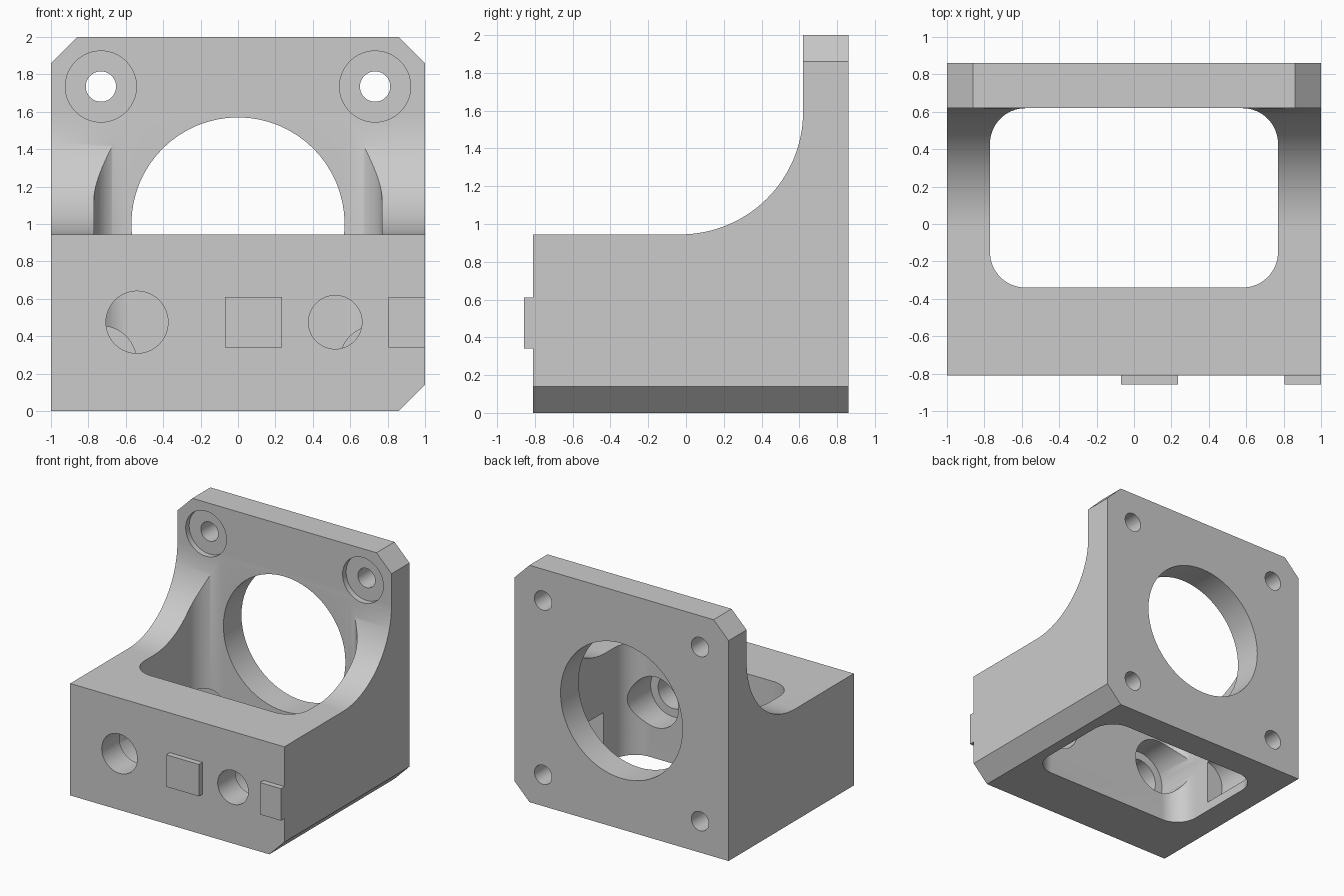
import bpy, bmesh, math
from mathutils import Vector

cube = bpy.data.objects.get("Cube")
if cube:
    bpy.data.objects.remove(cube, do_unlink=True)

grey = bpy.data.materials.new("plain_grey")
grey.use_nodes = True
colour = (0.6, 0.6, 0.6, 1)
grey.diffuse_color = colour
grey.node_tree.nodes["Principled BSDF"].inputs["Base Color"].default_value = colour


def prism(name, points, depth):
    """Extrude a closed outline of 3D points along the depth vector."""
    bm = bmesh.new()
    face = bm.faces.new([bm.verts.new(p) for p in points])
    grown = bmesh.ops.extrude_face_region(bm, geom=[face])
    verts = [v for v in grown["geom"] if isinstance(v, bmesh.types.BMVert)]
    bmesh.ops.translate(bm, verts=verts, vec=Vector(depth))
    bmesh.ops.recalc_face_normals(bm, faces=bm.faces)
    mesh = bpy.data.meshes.new(name)
    bm.to_mesh(mesh)
    bm.free()
    mesh.materials.append(grey)
    obj = bpy.data.objects.new(name, mesh)
    bpy.context.collection.objects.link(obj)
    return obj


def arc(cx, cy, r, start, end, steps):
    """Points on an arc, angles in degrees."""
    angles = [math.radians(start + (end - start) * i / steps) for i in range(steps + 1)]
    return [(cx + r * math.cos(a), cy + r * math.sin(a)) for a in angles]


def bore(x, z, r, y0, y1):
    """Round cutter along y."""
    ring = arc(x, z, r, 0, 360, 64)[:-1]
    return prism("bore_cutter", [(a, y0, b) for a, b in ring], (0, y1 - y0, 0))


def combine(target, tool, operation):
    tool.hide_render = True
    mod = target.modifiers.new("cut", "BOOLEAN")
    mod.operation = operation
    mod.solver = "EXACT"
    mod.object = tool
    bpy.context.view_layer.objects.active = target
    bpy.ops.object.modifier_apply(modifier=mod.name)
    bpy.data.objects.remove(tool, do_unlink=True)


FRONT, BACK, PLATE = -0.81, 0.86, 0.62
DECK, POCKET_FRONT = 0.945, -0.34

# Bracket body: side profile with a concave sweep up to the mounting plate
sweep = arc(PLATE - 0.65, DECK + 0.65, 0.65, -90, 0, 32)
profile = [(FRONT, 0), (BACK, 0), (BACK, 2), (PLATE, 2)] + sweep[::-1] + [(FRONT, DECK)]
body = prism("motor_bracket", [(-1, y, z) for y, z in profile], (2, 0, 0))

# Chamfered corners: both at the top, one at the bottom
c = 0.14
for sx, z, dz in ((1, 2, -1), (-1, 2, -1), (1, 0, 1)):
    e = 0.1
    corner = [(sx * (1 - c - e), -1, z - dz * e),
              (sx * (1 + e), -1, z - dz * e),
              (sx * (1 + e), -1, z + dz * (c + e))]
    combine(body, prism("chamfer_cutter", corner, (0, 2, 0)), "DIFFERENCE")

# Rounded pocket open from top to bottom
w, r, back = 0.77, 0.19, PLATE - 0.001
outline = (arc(w - r, back - r, r, 0, 90, 16)
           + arc(r - w, back - r, r, 90, 180, 16)
           + arc(r - w, POCKET_FRONT + r, r, 180, 270, 16)
           + arc(w - r, POCKET_FRONT + r, r, 270, 360, 16))
combine(body, prism("pocket_cutter", [(x, y, -0.5) for x, y in outline], (0, 0, 3)), "DIFFERENCE")

# Large central opening in the plate
combine(body, bore(0, 1, 0.57, 0.5, 1), "DIFFERENCE")

# Four screw holes with clearance for the heads
for x in (-0.733, 0.733):
    for z in (0.265, 1.735):
        combine(body, bore(x, z, 0.19, 0.0, PLATE + 0.047), "DIFFERENCE")
        combine(body, bore(x, z, 0.081, 0.3, 1), "DIFFERENCE")

# Two front holes, stepped wider on the pocket side
for x, small, wide in ((-0.54, 0.166, 0.236), (0.52, 0.143, 0.213)):
    combine(body, bore(x, 0.475, small, -1, 0), "DIFFERENCE")
    combine(body, bore(x, 0.475, wide, -0.575, -0.1), "DIFFERENCE")

bpy.ops.object.select_all(action="DESELECT")
body.select_set(True)
bpy.context.view_layer.objects.active = body
bpy.ops.object.shade_smooth_by_angle(angle=math.radians(30))

# Raised pads on the front
for name, x0, x1 in (("middle_pad", -0.07, 0.235), ("edge_pad", 0.805, 1)):
    pad = [(x0, FRONT, 0.34), (x1, FRONT, 0.34), (x1, FRONT, 0.61), (x0, FRONT, 0.61)]
    prism(name, pad, (0, -0.047, 0))
